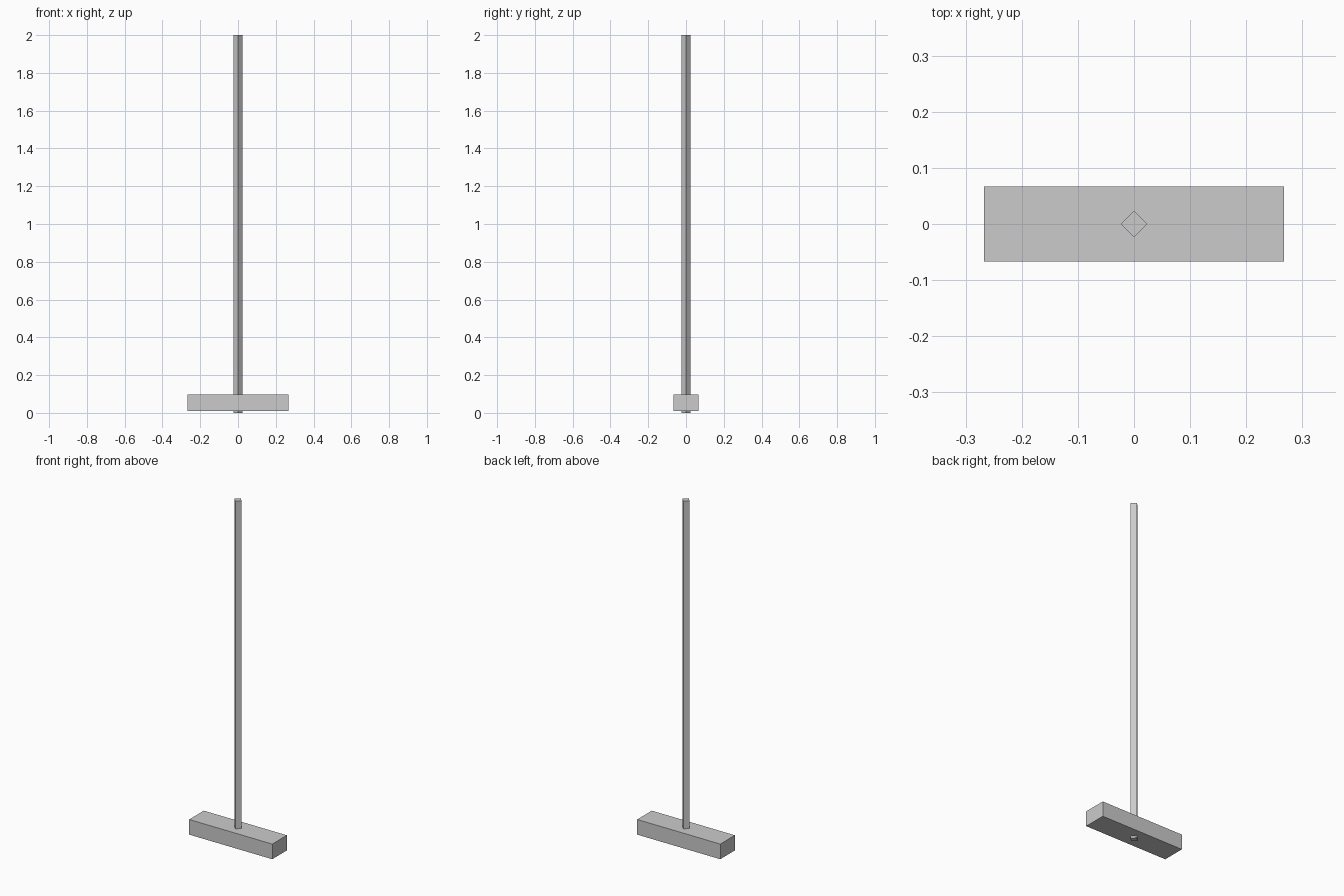
import bpy

if "Cube" in bpy.data.objects:
    bpy.data.objects.remove(bpy.data.objects["Cube"])

# Handle: four-sided pole, corners on the axes, poking slightly through the head
bpy.ops.mesh.primitive_cylinder_add(vertices=4, radius=0.0235, depth=2.0, location=(0, 0, 1.0))
bpy.context.object.name = "handle"

# Head: rectangular block near the foot of the pole
bpy.ops.mesh.primitive_cube_add(size=1, location=(0, 0, 0.054))
head = bpy.context.object
head.name = "head_block"
head.scale = (0.534, 0.134, 0.088)
bpy.ops.object.transform_apply(location=False, rotation=False, scale=True)
